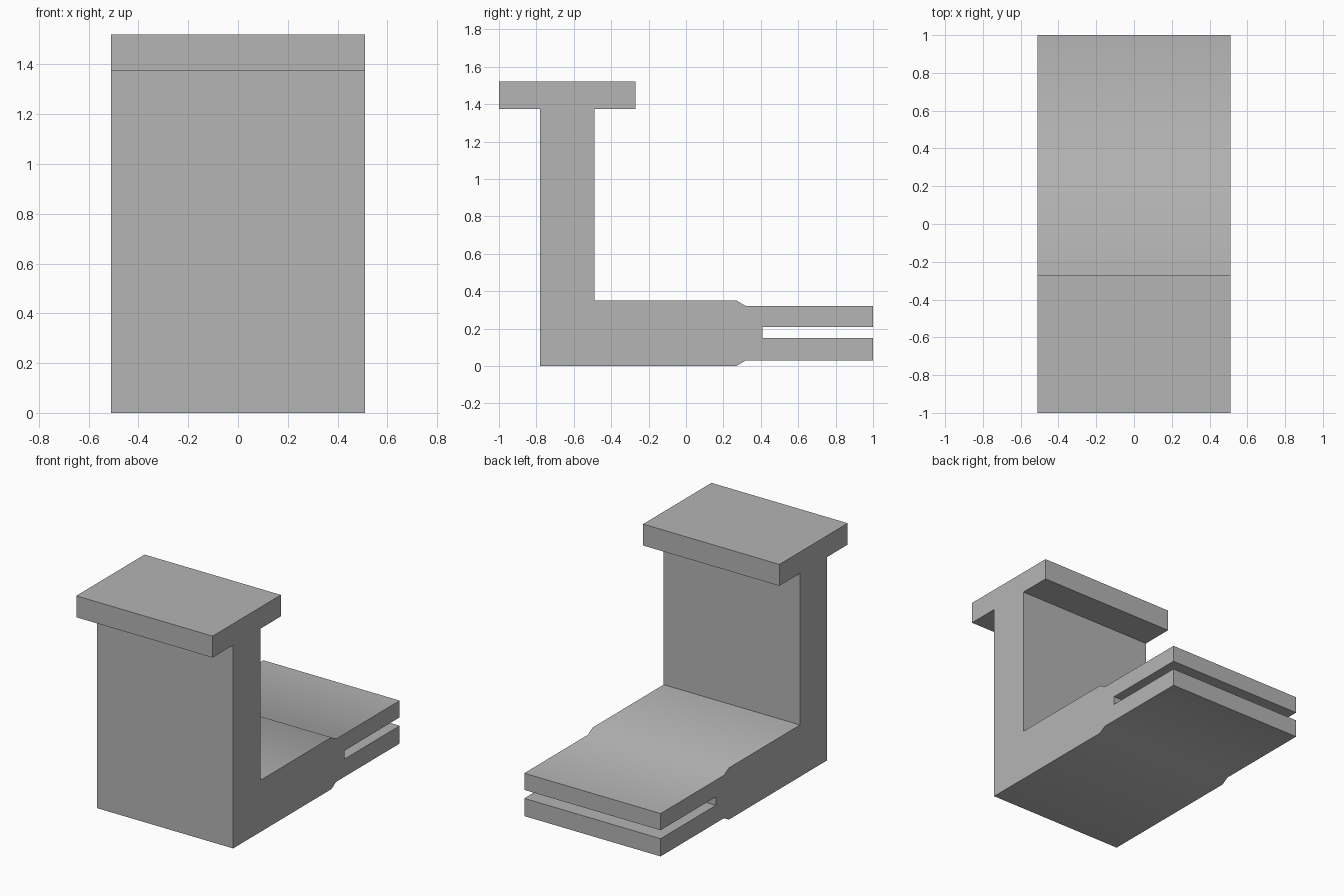
import bpy
import bmesh
from mathutils import Vector

cube = bpy.data.objects.get("Cube")
if cube:
    bpy.data.objects.remove(cube, do_unlink=True)

# Plain grey finish
grey = bpy.data.materials.new("plain_grey")
grey.use_nodes = True
colour = (0.46, 0.46, 0.46, 1)
grey.diffuse_color = colour
grey.node_tree.nodes["Principled BSDF"].inputs["Base Color"].default_value = colour

HALF_WIDTH = 0.51


def extrude_profile(name, points):
    """Sweep a side outline (y, z) across the full width."""
    bm = bmesh.new()
    side = bm.faces.new([bm.verts.new((-HALF_WIDTH, y, z)) for y, z in points])
    swept = bmesh.ops.extrude_face_region(bm, geom=[side])["geom"]
    verts = [v for v in swept if isinstance(v, bmesh.types.BMVert)]
    bmesh.ops.translate(bm, verts=verts, vec=Vector((2 * HALF_WIDTH, 0, 0)))
    bmesh.ops.recalc_face_normals(bm, faces=bm.faces)
    mesh = bpy.data.meshes.new(name)
    bm.to_mesh(mesh)
    bm.free()
    mesh.materials.append(grey)
    obj = bpy.data.objects.new(name, mesh)
    bpy.context.collection.objects.link(obj)
    return obj


# T-shaped head and upright, flat foot, and a tapered tongue split by a slot
outline = [
    (-0.78, 0), (0.27, 0), (0.32, 0.03), (1, 0.03),              # underside
    (1, 0.15), (0.41, 0.15), (0.41, 0.207), (1, 0.207),          # slot
    (1, 0.32), (0.32, 0.32), (0.27, 0.35), (-0.49, 0.35),        # foot top
    (-0.49, 1.375), (-0.27, 1.375), (-0.27, 1.52),               # head back
    (-1, 1.52), (-1, 1.375), (-0.78, 1.375),                     # head front
]
bracket = extrude_profile("slotted_bracket", outline)

# Soften only the shallow tapers
bpy.ops.object.select_all(action="DESELECT")
bracket.select_set(True)
bpy.context.view_layer.objects.active = bracket
bpy.ops.object.shade_smooth_by_angle(angle=0.6)
